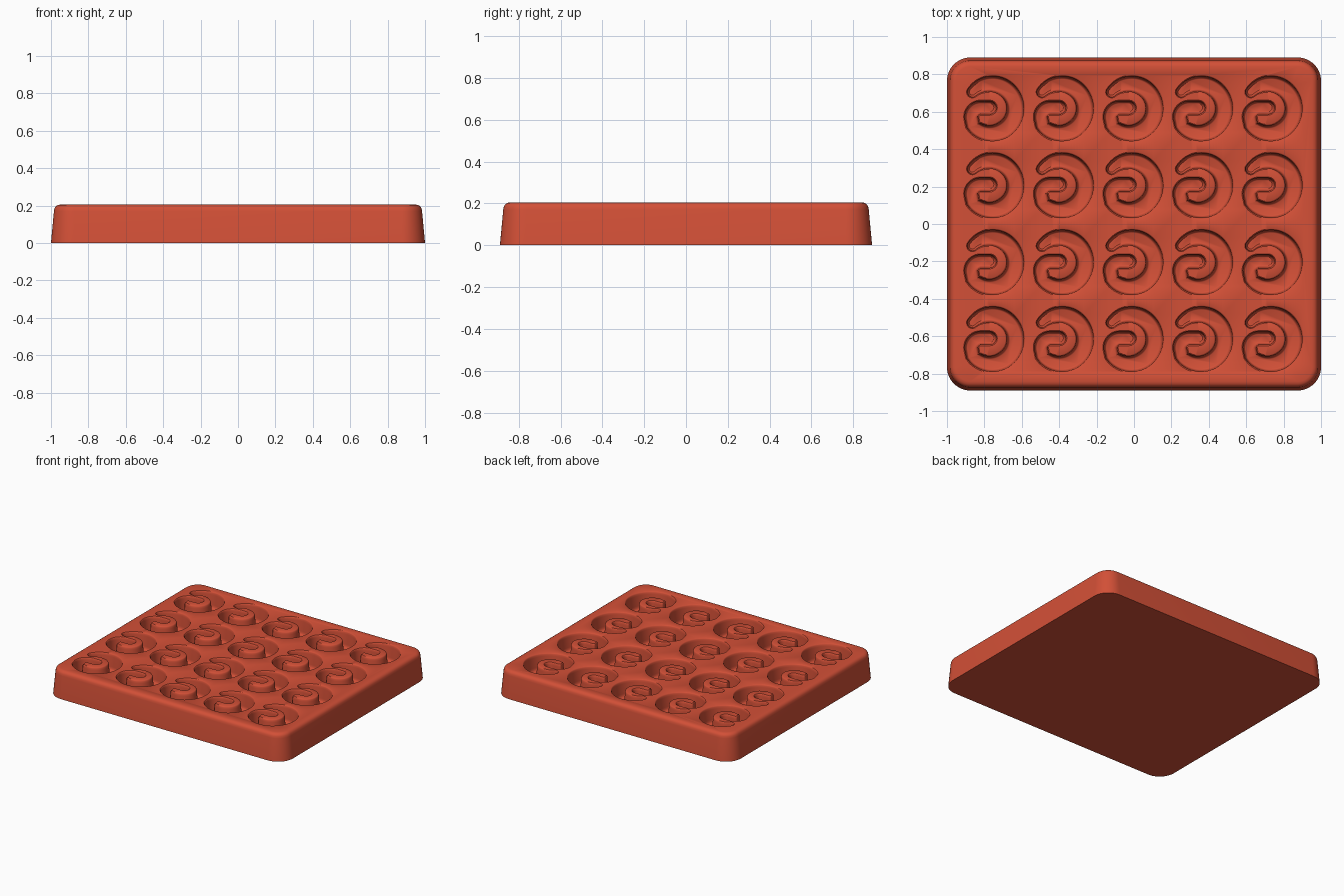
import bpy
import bmesh
from math import cos, sin, pi, radians
from mathutils import Vector

cube = bpy.data.objects.get("Cube")
if cube:
    bpy.data.objects.remove(cube, do_unlink=True)

clay = bpy.data.materials.new("terracotta_red")
clay.use_nodes = True
clay.diffuse_color = (0.65, 0.08, 0.038, 1)
clay.node_tree.nodes["Principled BSDF"].inputs["Base Color"].default_value = clay.diffuse_color


def loft(bm, levels):
    """Cap the first outline, skin the stack and return the open rim's edges."""
    rings = [[bm.verts.new((p.x, p.y, z)) for p in pts] for z, pts in levels]
    n = len(rings[0])
    for low, high in zip(rings, rings[1:]):
        for i in range(n):
            j = (i + 1) % n
            bm.faces.new((low[i], low[j], high[j], high[i]))
    bm.faces.new(rings[0])
    rim = rings[-1]
    return [bm.edges.get((rim[i], rim[(i + 1) % n])) for i in range(n)]


def rounded_rect(hx, hy, r, steps=12):
    pts = []
    for k, (sx, sy) in enumerate([(1, 1), (-1, 1), (-1, -1), (1, -1)]):
        for s in range(steps + 1):
            a = (k + s / steps) * pi / 2
            pts.append(Vector((sx * (hx - r) + r * cos(a), sy * (hy - r) + r * sin(a))))
    return pts


def arc(cx, cy, r, a0, a1, steps):
    angles = [radians(a0 + (a1 - a0) * s / steps) for s in range(steps + 1)]
    return [Vector((cx + r * cos(a), cy + r * sin(a))) for a in angles]


# Centre line of one pocket: a wide sweep that curls inward
path = arc(0, 0, 0.132, 138, -136, 54)
path += arc(-0.054, -0.045, 0.05, 185, 90, 14)
path += [Vector((-0.03, 0.005)), Vector((-0.005, 0.005))]


def half_width(i):
    t = i / (len(path) - 1)
    if t < 0.25:
        return 0.028 + 0.019 * sin(t / 0.25 * pi / 2)
    return 0.047 - 0.011 * min(1, max(0, (t - 0.55) / 0.2))


def pocket_outline(scale, centre):
    """Offset the centre line to both sides and round the two ends."""
    left, right, ends = [], [], []
    for i, p in enumerate(path):
        d = (path[min(i + 1, len(path) - 1)] - path[max(i - 1, 0)]).normalized()
        side = Vector((-d.y, d.x)) * half_width(i) * scale
        left.append(p + side)
        right.append(p - side)
        ends.append((p, d * side.length, side))

    def cap(p, forward, side):
        return [p + side * cos(s * pi / 8) + forward * sin(s * pi / 8) for s in range(1, 8)]

    p, f, s = ends[-1]
    tail = cap(p, f, s)
    p, f, s = ends[0]
    head = cap(p, -f, -s)
    return [q + centre for q in left + tail + right[::-1] + head]


# Tray body: tapered sides with a softened top edge
bm = bmesh.new()
wall = [(0, 0), (0.17, 0.016), (0.185, 0.019), (0.195, 0.025), (0.202, 0.035), (0.205, 0.048)]
rims = loft(bm, [(z, rounded_rect(1 - d, 0.89 - d, 0.125 - d)) for z, d in wall])

# Pockets: four rows of five curls, with filleted floor and rim
section = [(0.085, 0.6), (0.088, 0.72), (0.097, 0.83), (0.11, 0.87), (0.185, 0.95),
           (0.197, 1.0), (0.203, 1.06), (0.205, 1.13)]
for row in range(4):
    for col in range(5):
        centre = Vector((-0.766 + 0.372 * col, 0.617 - 0.411 * row))
        rims += loft(bm, [(z, pocket_outline(s, centre)) for z, s in section])

# Flat top sheet between the tray edge and the pocket rims
bmesh.ops.triangle_fill(bm, edges=rims, use_beauty=True, normal=(0, 0, 1))
bmesh.ops.recalc_face_normals(bm, faces=bm.faces[:])
for face in bm.faces:
    face.smooth = True

mesh = bpy.data.meshes.new("mould_tray")
bm.to_mesh(mesh)
bm.free()
mesh.set_sharp_from_angle(angle=radians(35))
mesh.materials.append(clay)
tray = bpy.data.objects.new("mould_tray", mesh)
bpy.context.scene.collection.objects.link(tray)
